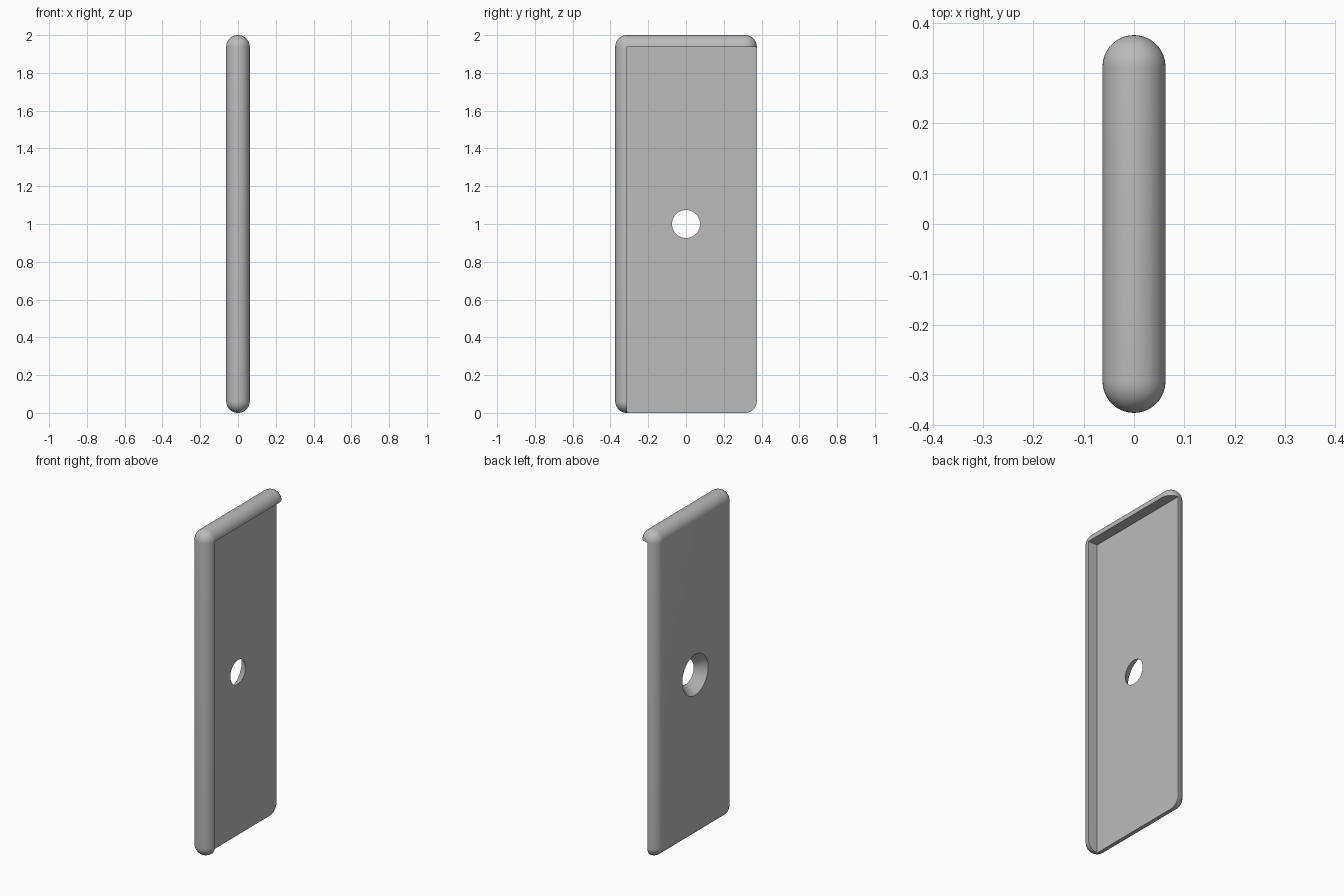
import bpy, bmesh, math
from mathutils import Matrix, Vector

if "Cube" in bpy.data.objects:
    bpy.data.objects.remove(bpy.data.objects["Cube"])

RADIUS = 0.0625       # edge rounding, half the thickness
WIDTH, HEIGHT = 0.75, 2.0
HOLE, SINK = 0.074, 0.125

grey = bpy.data.materials.new("grey")
grey.use_nodes = True
colour = (0.5, 0.5, 0.5, 1)
grey.diffuse_color = colour
grey.node_tree.nodes["Principled BSDF"].inputs["Base Color"].default_value = colour


def finish(bm, name):
    bmesh.ops.recalc_face_normals(bm, faces=bm.faces)
    mesh = bpy.data.meshes.new(name)
    bm.to_mesh(mesh)
    bm.free()
    mesh.materials.append(grey)
    obj = bpy.data.objects.new(name, mesh)
    bpy.context.collection.objects.link(obj)
    return obj


# Rounded slab: hull around a sphere in each corner
TURN = Matrix.Rotation(math.pi / 2, 4, "Y")
bm = bmesh.new()
for y in (RADIUS - WIDTH / 2, WIDTH / 2 - RADIUS):
    for z in (RADIUS, HEIGHT - RADIUS):
        bmesh.ops.create_uvsphere(bm, u_segments=40, v_segments=20, radius=RADIUS,
                                  matrix=Matrix.Translation((0, y, z)) @ TURN)
hull = bmesh.ops.convex_hull(bm, input=bm.verts)
inside = {g for g in hull["geom_interior"] + hull["geom_unused"]
          if isinstance(g, bmesh.types.BMVert)}
bmesh.ops.delete(bm, geom=list(inside), context="VERTS")
bmesh.ops.dissolve_limit(bm, angle_limit=0.005, verts=bm.verts, edges=bm.edges)
plate = finish(bm, "cover_plate")

# Recess that leaves only the front and top lips on the left half
low = Vector((0, RADIUS - WIDTH / 2, -0.5))
high = Vector((0.5, 1, HEIGHT - RADIUS))
bm = bmesh.new()
bmesh.ops.create_cube(bm, size=1, matrix=Matrix.Translation((low + high) / 2)
                      @ Matrix.Diagonal((*(high - low), 1)))
recess = finish(bm, "recess_cutter")

# Countersunk hole, widening towards the right face
over = 0.01
slope = (SINK - HOLE) / RADIUS
bm = bmesh.new()
bmesh.ops.create_cone(bm, cap_ends=True, segments=48, depth=RADIUS + 2 * over,
                      radius1=SINK + slope * over, radius2=HOLE - slope * over,
                      matrix=Matrix.Translation((-RADIUS / 2, 0, HEIGHT / 2)) @ TURN)
sink = finish(bm, "hole_cutter")

# Cut the slab, then drop the cutters
for cutter in (recess, sink):
    cutter.hide_render = True
    mod = plate.modifiers.new(cutter.name, "BOOLEAN")
    mod.operation, mod.solver, mod.object = "DIFFERENCE", "EXACT", cutter
bpy.context.view_layer.update()
cut = bpy.data.meshes.new_from_object(
    plate.evaluated_get(bpy.context.evaluated_depsgraph_get()))
plate.modifiers.clear()
plate.data = cut
for cutter in (recess, sink):
    bpy.data.objects.remove(cutter)

# Smooth rounding, sharp lips and rims
bpy.ops.object.select_all(action="DESELECT")
plate.select_set(True)
bpy.context.view_layer.objects.active = plate
bpy.ops.object.shade_smooth_by_angle(angle=math.radians(30))
